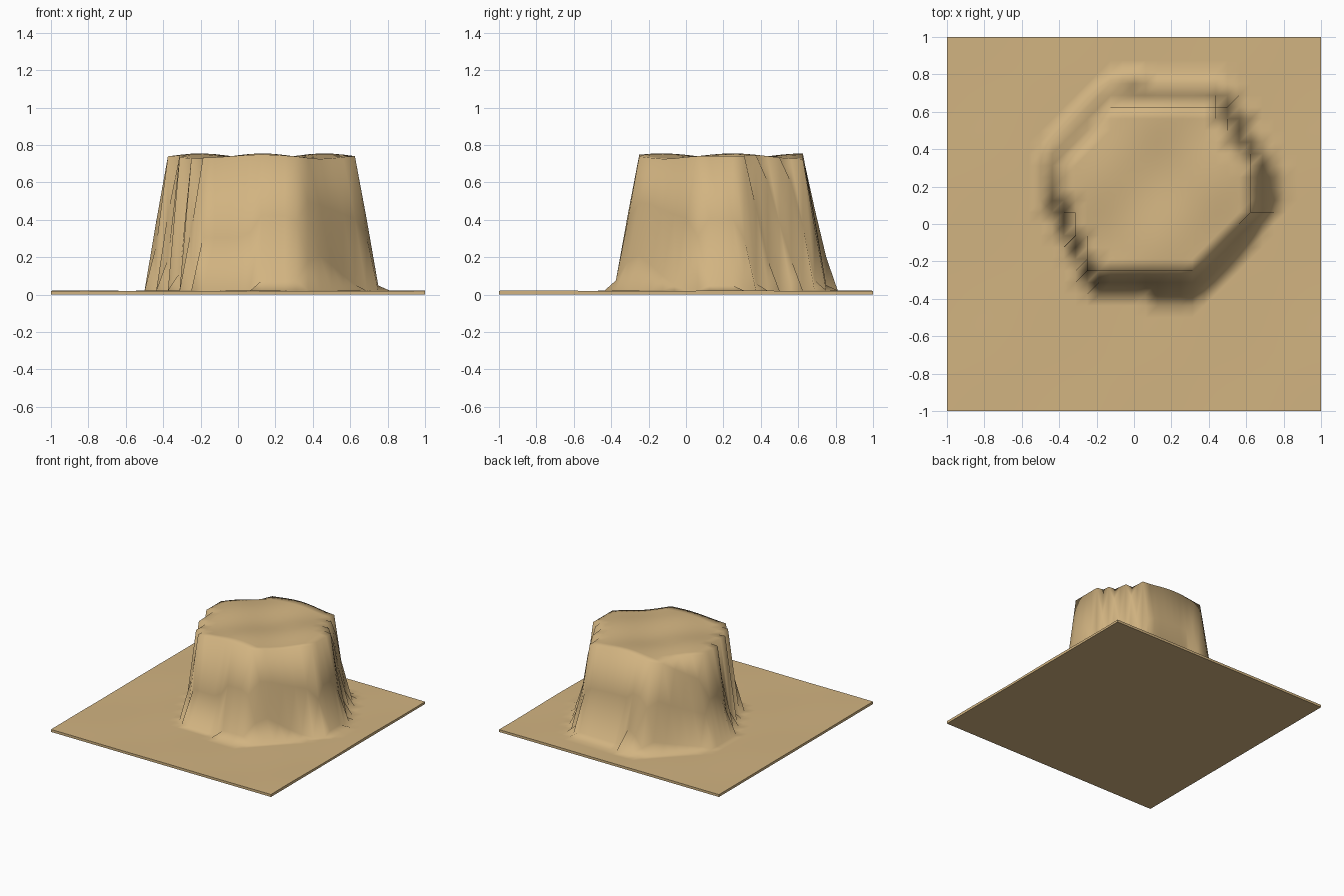
import bpy, bmesh, math
from mathutils import Vector
from mathutils.geometry import intersect_point_line

if "Cube" in bpy.data.objects:
    bpy.data.objects.remove(bpy.data.objects["Cube"])

N = 32                       # terrain cells per side
GROUND, TOP = 0.02, 0.74

# plateau rim and foot outlines, seen from above
RIM = [(-0.13, 0.63), (0.44, 0.63), (0.51, 0.51), (0.57, 0.38), (0.63, 0.32), (0.63, 0.06),
       (0.32, -0.255), (-0.19, -0.255), (-0.255, -0.19), (-0.26, -0.12), (-0.32, -0.06),
       (-0.32, 0.06), (-0.38, 0.12), (-0.38, 0.32)]
FOOT = [(-0.5, 0.38), (-0.14, 0.755), (0.0, 0.80), (0.06, 0.755), (0.45, 0.755), (0.56, 0.63),
        (0.61, 0.5), (0.69, 0.38), (0.755, 0.27), (0.755, 0.08), (0.58, -0.12), (0.45, -0.28),
        (0.32, -0.385), (0.1, -0.385), (0.04, -0.35), (-0.22, -0.35), (-0.29, -0.25),
        (-0.32, -0.12), (-0.42, 0.04), (-0.5, 0.17)]


def pairs(poly):
    return zip(poly, poly[1:] + poly[:1])


def inside(x, y, poly):
    hit = False
    for (ax, ay), (bx, by) in pairs(poly):
        if (ay > y) != (by > y) and x < ax + (y - ay) * (bx - ax) / (by - ay):
            hit = not hit
    return hit


def distance(x, y, poly):
    p, best = Vector((x, y, 0)), 9.0
    for a, b in pairs(poly):
        a, b = Vector((*a, 0)), Vector((*b, 0))
        q, t = intersect_point_line(p, a, b)
        q = a + (b - a) * min(1, max(0, t))
        best = min(best, (p - q).length)
    return best


def height(x, y):
    low = GROUND + 0.002 * math.sin(7 * x + 1) * math.sin(6 * y)
    high = TOP - 0.015 * math.cos(9.5 * (x - 0.13)) * math.cos(8.3 * (y - 0.25))
    if inside(x, y, RIM):
        return high
    if not inside(x, y, FOOT):
        return low
    f, r = distance(x, y, FOOT), distance(x, y, RIM)
    return low + (high - low) * f / (f + r)


# terrain surface: regular grid, diagonals all running the same way
bm = bmesh.new()
step = 2 / N
v = [[bm.verts.new((-1 + i * step, -1 + j * step, height(-1 + i * step, -1 + j * step)))
      for j in range(N + 1)] for i in range(N + 1)]
for i in range(N):
    for j in range(N):
        a, b, c, d = v[i][j], v[i + 1][j], v[i + 1][j + 1], v[i][j + 1]
        for tri in ((a, b, c), (a, c, d)):
            bm.faces.new(tri).smooth = True

# skirt and flat underside
border = [e for e in bm.edges if e.is_boundary]
for e in border:
    e.smooth = False
ext = bmesh.ops.extrude_edge_only(bm, edges=border)["geom"]
for g in ext:
    if isinstance(g, bmesh.types.BMVert):
        g.co.z = 0
    elif isinstance(g, bmesh.types.BMFace):
        g.smooth = False
bmesh.ops.edgeloop_fill(bm, edges=[e for e in bm.edges if e.is_boundary])
bmesh.ops.recalc_face_normals(bm, faces=bm.faces[:])

mesh = bpy.data.meshes.new("mesa_terrain")
bm.to_mesh(mesh)
bm.free()
obj = bpy.data.objects.new("mesa_terrain", mesh)
bpy.context.collection.objects.link(obj)

sand = bpy.data.materials.new("sand")
sand.diffuse_color = (0.645, 0.456, 0.220, 1)
sand.use_nodes = True
sand.node_tree.nodes["Principled BSDF"].inputs["Base Color"].default_value = sand.diffuse_color
mesh.materials.append(sand)
